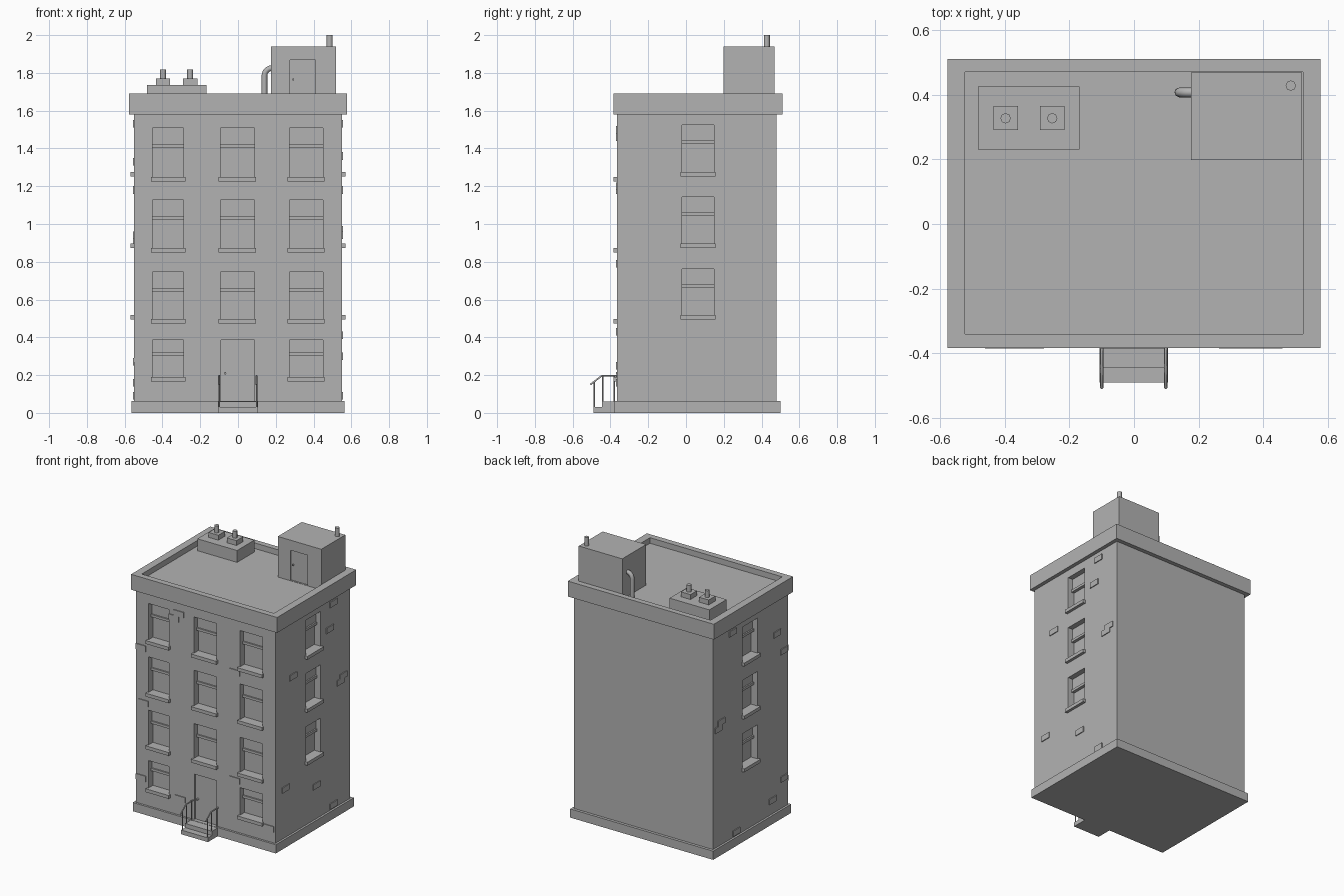
import bpy
import bmesh
from mathutils import Matrix, Vector

if "Cube" in bpy.data.objects:
    bpy.data.objects.remove(bpy.data.objects["Cube"], do_unlink=True)

grey = bpy.data.materials.new("plain_grey")
grey.use_nodes = True
grey.diffuse_color = (0.45, 0.45, 0.45, 1)
grey.node_tree.nodes["Principled BSDF"].inputs["Base Color"].default_value = (0.45, 0.45, 0.45, 1)


def link(name, data):
    ob = bpy.data.objects.new(name, data)
    bpy.context.collection.objects.link(ob)
    data.materials.append(grey)
    return ob


def boxes(name, extents):
    """One object made of boxes, each given as x, y and z ranges."""
    bm = bmesh.new()
    for ranges in extents:
        mid = Vector([(a + b) / 2 for a, b in ranges])
        size = Vector([abs(b - a) for a, b in ranges])
        bmesh.ops.create_cube(bm, size=1, matrix=Matrix.Translation(mid) @ Matrix.Diagonal(size).to_4x4())
    mesh = bpy.data.meshes.new(name)
    bm.to_mesh(mesh)
    bm.free()
    return link(name, mesh)


def activate(ob):
    bpy.ops.object.select_all(action='DESELECT')
    ob.select_set(True)
    bpy.context.view_layer.objects.active = ob


def carve(ob, extents):
    cutter = boxes("cutter", extents)
    cutter.hide_render = True
    mod = ob.modifiers.new("openings", 'BOOLEAN')
    mod.object = cutter
    mod.operation = 'DIFFERENCE'
    mod.solver = 'EXACT'
    activate(ob)
    bpy.ops.object.modifier_apply(modifier=mod.name)
    bpy.data.objects.remove(cutter, do_unlink=True)


def tube(name, points, radius, sides=12):
    """Round bar along a path of points."""
    curve = bpy.data.curves.new(name, 'CURVE')
    curve.dimensions = '3D'
    curve.bevel_depth = radius
    curve.bevel_resolution = max(0, sides // 4 - 1)
    curve.use_fill_caps = True
    spline = curve.splines.new('POLY')
    spline.points.add(len(points) - 1)
    for p, co in zip(spline.points, points):
        p.co = (*co, 1)
    ob = link(name, curve)
    activate(ob)
    bpy.ops.object.convert(target='MESH')


# Wall frames: each maps (along, out, height) ranges to world ranges
FRONT, SIDE = -0.365, 0.55


def on_front(along, out, height):
    return along, tuple(FRONT - o for o in out), height


def on_left(along, out, height):
    return tuple(SIDE + o for o in out), along, height


def on_right(along, out, height):
    return tuple(-SIDE - o for o in out), along, height


# Window openings as wall, along range, bottom, top, drop of the sash bar
windows = []
for col, span in enumerate([(-0.452, -0.288), (-0.093, 0.087), (0.272, 0.45)]):
    for row in range(4):
        if row == 3 and col == 1:
            continue  # the door stands here
        top = 1.508 - 0.381 * row if row < 3 else 0.386
        bottom = 1.249 - 0.376 * row if row < 3 else 0.19
        windows.append((on_front, span, bottom, top, 0.088 if row < 3 else 0.065))
for wall in (on_left, on_right):
    for row in range(3):
        windows.append((wall, (-0.02, 0.147), 1.275 - 0.378 * row, 1.524 - 0.381 * row, 0.083))

# Main walls with recessed windows and door
DEPTH = 0.05
walls = boxes("walls", [((-SIDE, SIDE), (FRONT, 0.48), (0.03, 1.62))])
holes = [w(span, (-DEPTH, 0.05), (lo, hi)) for w, span, lo, hi, _ in windows]
holes.append(on_front((-0.09, 0.087), (-0.012, 0.05), (0.062, 0.386)))
carve(walls, holes)

# Sills, upper sashes and sash bars
sills, sashes, bars = [], [], []
for wall, (a, b), lo, hi, drop in windows:
    sills.append(wall((a - 0.009, b + 0.009), (-DEPTH - 0.005, 0.02), (lo - 0.024, lo)))
    sashes.append(wall((a, b), (-DEPTH - 0.005, -0.038), (hi - drop, hi)))
    bars.append(wall((a, b), (-DEPTH - 0.005, -0.028), (hi - drop - 0.018, hi - drop)))
boxes("window_sills", sills)
boxes("upper_sashes", sashes)
boxes("sash_bars", bars)

# Scattered raised bricks
bricks = {
    on_front: [(-0.21, 1.5), (-0.25, 1.46), (-0.51, 1.18), (-0.49, 0.79), (0.23, 1.2),
               (0.23, 0.43), (-0.51, 0.25), (-0.2, 0.18), (0.5, 0.16)],
    on_left: [(0.25, 1.36), (0.29, 1.53), (-0.165, 1.18), (0.37, 0.94), (0.4, 0.97),
              (-0.25, 0.41), (0.1, 0.3), (0.29, 0.09)],
    on_right: [(0.26, 1.53), (-0.24, 1.33), (-0.32, 1.18), (0.39, 0.94), (0.42, 0.9),
               (-0.32, 0.27), (-0.19, 0.16), (0.22, 0.09)],
}
boxes("raised_bricks", [wall((a - 0.04, a + 0.04), (-0.01, 0.006), (z - 0.02, z + 0.02))
                        for wall, spots in bricks.items() for a, z in spots])

# Plinth, and cornice with sunken roof
boxes("plinth", [((-0.565, 0.565), (-0.38, 0.5), (0, 0.062))])
cornice = boxes("cornice_and_roof", [((-0.577, 0.577), (-0.383, 0.51), (1.58, 1.69))])
carve(cornice, [((-0.523, 0.523), (-0.34, 0.47), (1.65, 1.8))])

# Entrance steps, railings and knob
boxes("entrance_steps", [((-0.107, 0.105), (-0.445, -0.36), (0, 0.06)),
                         ((-0.107, 0.105), (-0.49, -0.36), (0, 0.03))])
for side, x in (("right", -0.1), ("left", 0.098)):
    tube(side + "_handrail", [(x, -0.365, 0.197), (x, -0.445, 0.197), (x, -0.507, 0.15)], 0.005, 8)
    for spot, y, low, high in (("outer", -0.485, 0.025, 0.166), ("inner", -0.44, 0.055, 0.197),
                               ("wall", -0.38, 0.055, 0.197)):
        tube(f"{side}_{spot}_rail_post", [(x, y, low), (x, y, high)], 0.004, 8)
tube("entrance_door_knob", [(-0.068, -0.35, 0.21), (-0.068, -0.37, 0.21)], 0.007, 8)

# Rooftop stair hut with door, flue and bent pipe
hut = boxes("roof_hut", [((0.176, 0.52), (0.198, 0.468), (1.64, 1.94))])
carve(hut, [((0.275, 0.41), (0.15, 0.208), (1.652, 1.868))])
tube("roof_door_knob", [(0.292, 0.215, 1.765), (0.292, 0.198, 1.765)], 0.006, 8)
tube("hut_flue", [(0.485, 0.428, 1.93), (0.485, 0.428, 2.0)], 0.016)
bend = [Vector((0.18, 0.407, 1.785)) + Matrix.Rotation(step * 0.2618, 3, 'Y') @ Vector((-0.04, 0, 0))
        for step in range(7)]
tube("bent_vent_pipe", [(0.14, 0.407, 1.64), *bend, (0.19, 0.407, 1.825)], 0.015)

# Chimney stack with two pots
boxes("chimney_base", [((-0.482, -0.168), (0.23, 0.425), (1.64, 1.735))])
for side, x in (("right", -0.397), ("left", -0.253)):
    boxes(side + "_chimney_block", [((x - 0.038, x + 0.038), (0.29, 0.365), (1.73, 1.77))])
    tube(side + "_chimney_pot", [(x, 0.327, 1.76), (x, 0.327, 1.818)], 0.016)
